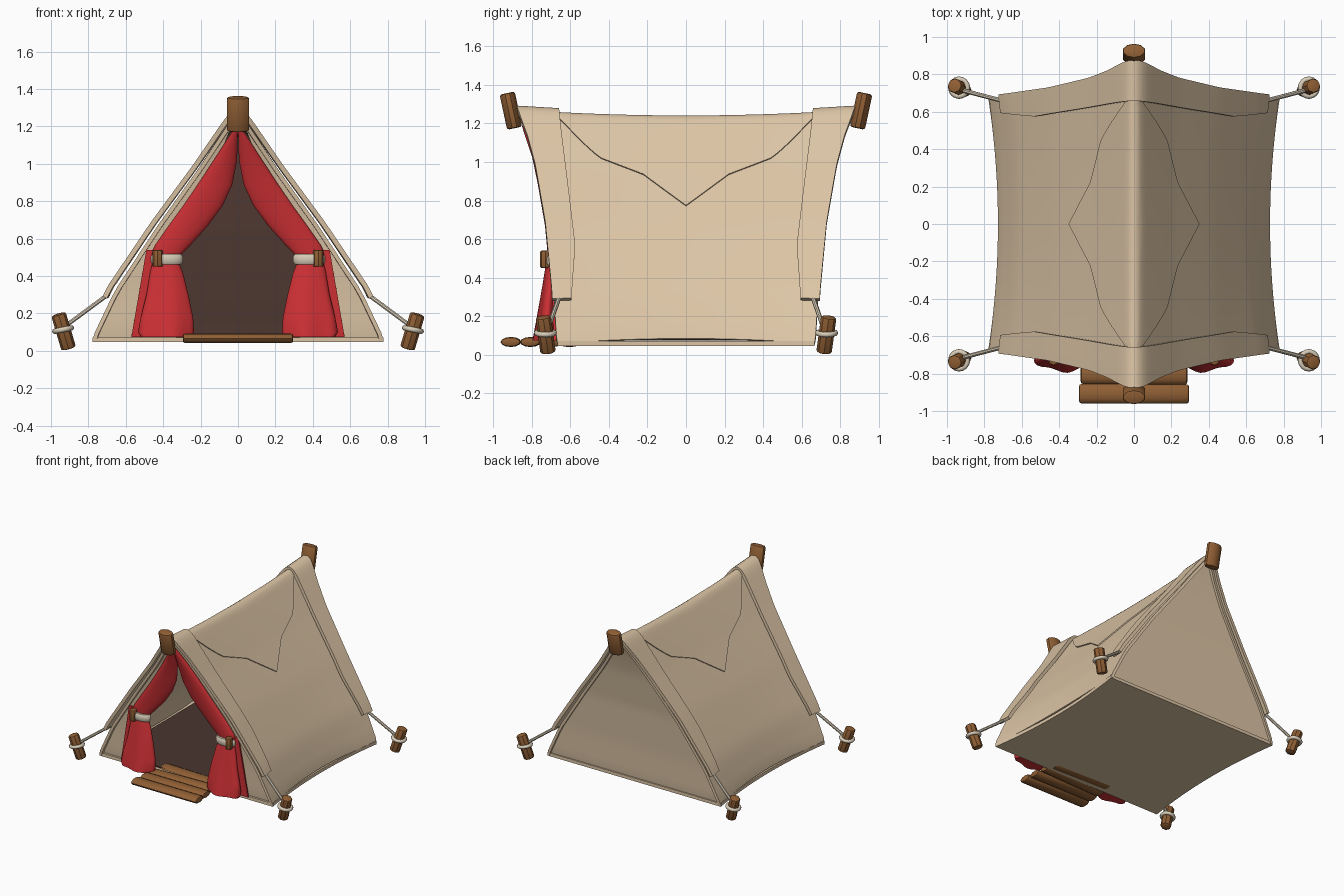
import bpy, bmesh, math, random
from mathutils import Vector, Matrix

if "Cube" in bpy.data.objects:
    bpy.data.objects.remove(bpy.data.objects["Cube"])
random.seed(3)

def material(name, rgb):
    m = bpy.data.materials.new(name)
    m.diffuse_color = (*rgb, 1)
    m.use_nodes = True
    m.node_tree.nodes["Principled BSDF"].inputs["Base Color"].default_value = m.diffuse_color
    return m

CANVAS = material("canvas tan", (0.72, 0.56, 0.38))
RED = material("curtain red", (0.62, 0.03, 0.035))
WOOD = material("wood brown", (0.28, 0.115, 0.035))
ROPE = material("rope ivory", (0.68, 0.60, 0.47))
DARK = material("dark interior", (0.07, 0.036, 0.028))

def finish(name, bm, mat, thick=0, offset=0, angle=35):
    me = bpy.data.meshes.new(name)
    bm.to_mesh(me)
    bm.free()
    ob = bpy.data.objects.new(name, me)
    bpy.context.collection.objects.link(ob)
    me.materials.append(mat)
    bpy.ops.object.select_all(action='DESELECT')
    ob.select_set(True)
    bpy.context.view_layer.objects.active = ob
    if thick:
        mod = ob.modifiers.new("thickness", 'SOLIDIFY')
        mod.thickness, mod.offset = thick, offset
        bpy.ops.object.modifier_apply(modifier=mod.name)
    bpy.ops.object.shade_smooth_by_angle(angle=math.radians(angle))
    return ob

def sheet(name, nu, nv, fn, mat, thick, offset=0):
    """Grid surface fn(u, v), both 0..1, given a thickness."""
    bm = bmesh.new()
    g = [[bm.verts.new(fn(i / nu, j / nv)) for j in range(nv + 1)] for i in range(nu + 1)]
    for i in range(nu):
        for j in range(nv):
            bm.faces.new((g[i][j], g[i + 1][j], g[i + 1][j + 1], g[i][j + 1]))
    return finish(name, bm, mat, thick, offset)

def rod(name, a, b, rx, ry, mat, sides=10, bevel=0.0):
    """Cylinder from a to b, radii rx and ry, with rounded rims."""
    a, b = Vector(a), Vector(b)
    bm = bmesh.new()
    bmesh.ops.create_cone(bm, cap_ends=True, segments=sides, radius1=1, radius2=1, depth=(b - a).length)
    bmesh.ops.scale(bm, vec=(rx, ry, 1), verts=bm.verts)
    if bevel:
        rims = [e for e in bm.edges if abs(e.verts[0].co.z - e.verts[1].co.z) < 1e-5]
        bmesh.ops.bevel(bm, geom=rims, offset=bevel, segments=2, profile=0.5, affect='EDGES')
    rot = Vector((0, 0, 1)).rotation_difference((b - a).normalized()).to_matrix().to_4x4()
    bm.transform(Matrix.Translation((a + b) / 2) @ rot)
    return finish(name, bm, mat)

def loft(name, rows, mat, sx, folds=0.0, n=28):
    """Stack of flattened rings: rows of (z, x0, x1, y, ry)."""
    bm = bmesh.new()
    rings = []
    for z, x0, x1, y, ry in rows:
        ring = []
        for k in range(n):
            a = 2 * math.pi * k / n
            f = 1 + folds * max(0, (0.47 - z) / 0.4) * math.cos(4 * a + 1)
            ring.append(bm.verts.new((sx * ((x0 + x1) / 2 + (x1 - x0) / 2 * math.cos(a)),
                                      y + ry * f * math.sin(a), z)))
        rings.append(ring)
    for p, q in zip(rings, rings[1:]):
        for k in range(n):
            bm.faces.new((p[k], p[(k + 1) % n], q[(k + 1) % n], q[k]))
    bm.faces.new(rings[0])
    bm.faces.new(rings[-1])
    bmesh.ops.recalc_face_normals(bm, faces=bm.faces)
    return finish(name, bm, mat, angle=50)

def interp(table, t):
    for p, q in zip(table, table[1:]):
        if t <= q[0]:
            k = max(0, (t - p[0]) / (q[0] - p[0]))
            return [a + (b - a) * k for a, b in zip(p[1:], q[1:])]
    return list(table[-1][1:])

# Canvas shape: t from ridge to hem -> half width, height, half length
PROFILE = [(0, 0, 1.262, .868), (.015, .02, 1.255, .862), (.035, .04, 1.232, .852), (.12, .115, 1.12, .81),
           (.25, .215, .97, .77), (.5, .43, .67, .718), (.78, .66, .32, .685), (.95, .765, .10, .672),
           (1, .778, .06, .666)]

def canvas(s, y, off=0):
    """Point on the tent skin; s runs -1 (left hem) .. 0 (ridge) .. 1 (right hem)."""
    t = abs(s)
    x, z, Y = interp(PROFILE, t)
    c = max(0, 1 - (y / Y) ** 2)
    x *= 1 - .065 * c * t
    z += c * (-.03 * (1 - t) + .025 * t)
    k = min(1, t / .06)
    return Vector((math.copysign(x + .82 * k * off, s), y, z + (1 - .43 * k) * off))

def length(t):
    return interp(PROFILE, abs(t))[2]

def ease(u):  # denser sampling near the ridge
    s = 2 * u - 1
    return math.copysign(abs(s) ** 1.4, s)

# Tent skin
sheet("tent_skin", 56, 24, lambda u, v: canvas(ease(u), (2 * v - 1) * length(ease(u))), CANVAS, .022, -1)

# Roof patch draped over the ridge
PATCH = [(0, .41), (.22, .27), (.45, .195), (.66, .03)]
def patch(u, v):
    y = (2 * v - 1) * .66
    return canvas(ease(u) * interp(PATCH, abs(y))[0], y, .001)
sheet("roof_patch", 32, 36, patch, CANVAS, .008, 1)

# Folded bands over both ends
for sy, end in ((-1, "front"), (1, "back")):
    def band(u, v):
        s = ease(u) * .82
        t = abs(s)
        inner, outer = .66 - .085 * min(1, t / .6) + .02 * max(0, t - .6) / .22, length(s) + .012
        y = inner + (outer - inner) * v if sy > 0 else -(outer + (inner - outer) * v)
        return canvas(s, y, .004 + .02 * t)
    sheet(end + "_band", 48, 4, band, CANVAS, .026, 1)

# Back wall, its dark lining, and the two front wall panels
def wall(frac, u0, u1, t0=.02):
    def fn(u, v):
        t = t0 + (.99 - t0) * v
        p = canvas(t, frac * length(t))
        a, b = u0(p.x), u1(p.x)
        return (a + (b - a) * u, p.y, p.z)
    return fn
sheet("back_wall", 8, 24, wall(.97, lambda x: -x * .985, lambda x: x * .985), CANVAS, .016)
sheet("back_lining", 8, 24, wall(.94, lambda x: -x * .97, lambda x: x * .97), DARK, .008)
for sx, side in ((-1, "left"), (1, "right")):
    sheet(side + "_front_panel", 4, 24,
          wall(-.96, lambda x: sx * min(.33, x * .6), lambda x: sx * x * .985), CANVAS, .016)

# Ground sheet and dark floor
def ground(u, v):
    y = (2 * v - 1) * .665
    return ((2 * u - 1) * canvas(1, y).x, y, .06)
sheet("ground_sheet", 8, 16, ground, CANVAS, .026)
sheet("floor", 1, 1, lambda u, v: ((2 * u - 1) * .69, (2 * v - 1) * .635, .078), DARK, .008)

# Curtains, tie backs and toggles
UPPER = [(1.19, .0, .02), (1.02, .005, .13), (.89, .03, .215), (.78, .08, .29),
         (.67, .16, .37), (.57, .25, .44), (.52, .30, .465), (.48, .32, .455)]
LOWER = [(.48, .32, .455), (.42, .295, .47), (.3, .265, .49), (.18, .24, .52), (.1, .235, .535), (.075, .25, .52)]
for sx, side in ((-1, "left"), (1, "right")):
    rows = []
    for z, x0, x1 in UPPER:
        Y = interp([(.0, .665), (.32, .685), (.67, .718), (.97, .77), (1.12, .81), (1.26, .868)], z)[0]
        rows.append((z, x0, x1, -Y + .015, .028))
    loft(side + "_curtain_top", rows, RED, sx)
    loft(side + "_curtain_skirt", [(z, a, b, -.695 - .035 * (.48 - z) / .4, .03 + .025 * (.48 - z) / .4)
                                   for z, a, b in LOWER], RED, sx, folds=.22)
    sheet(side + "_curtain_edge", 2, 6,
          lambda u, v: (sx * (.42 + .07 * u + (.04 + .04 * u) * v), -.692 + .012 * v, .54 - .465 * v), RED, .012)
    loft(side + "_tie_back", [(.462, .305, .455, -.7, .034), (.475, .295, .465, -.7, .042),
                              (.505, .295, .465, -.7, .042), (.518, .305, .455, -.7, .034)], ROPE, sx)
    rod(side + "_toggle", (sx * .43, -.728, .45), (sx * .43, -.728, .54), .028, .028, WOOD, 8, .008)

# Ridge posts
for sy, end in ((-1, "front"), (1, "back")):
    rod(end + "_ridge_post", (0, sy * .888, 1.175), (0, sy * .927, 1.357), .062, .04, WOOD, 10, .012)

# Stakes, guy ropes and rope loops at the four corners
for sx, side in ((-1, "left"), (1, "right")):
    for sy, end in ((-1, "front"), (1, "back")):
        name = end + "_" + side
        low, top = Vector((sx * .905, sy * .715, .012)), Vector((sx * .96, sy * .74, .197))
        rod(name + "_stake", low, top, .04, .04, WOOD, 8, .01)
        rod(name + "_guy_rope", (sx * .69, sy * .655, .305), (sx * .92, sy * .715, .135), .012, .012, ROPE, 8)
        bpy.ops.mesh.primitive_torus_add(major_radius=.046, minor_radius=.014, major_segments=16,
                                         minor_segments=8, location=low.lerp(top, .55))
        loop = bpy.context.object
        loop.name = name + "_rope_loop"
        loop.rotation_euler = (0, sx * .2, 0)
        loop.data.materials.append(ROPE)
        bpy.ops.object.shade_smooth_by_angle(angle=math.radians(60))

# Log doorstep
for i in range(4):
    y, h = -.908 + .102 * i, .30 - .012 * i + random.uniform(-.01, .01)
    tilt = random.uniform(-.012, .012)
    rod(f"step_log_{i + 1}", (-h, y + tilt, .067), (h, y - tilt, .067), .026, .052, WOOD, 12, .014)
